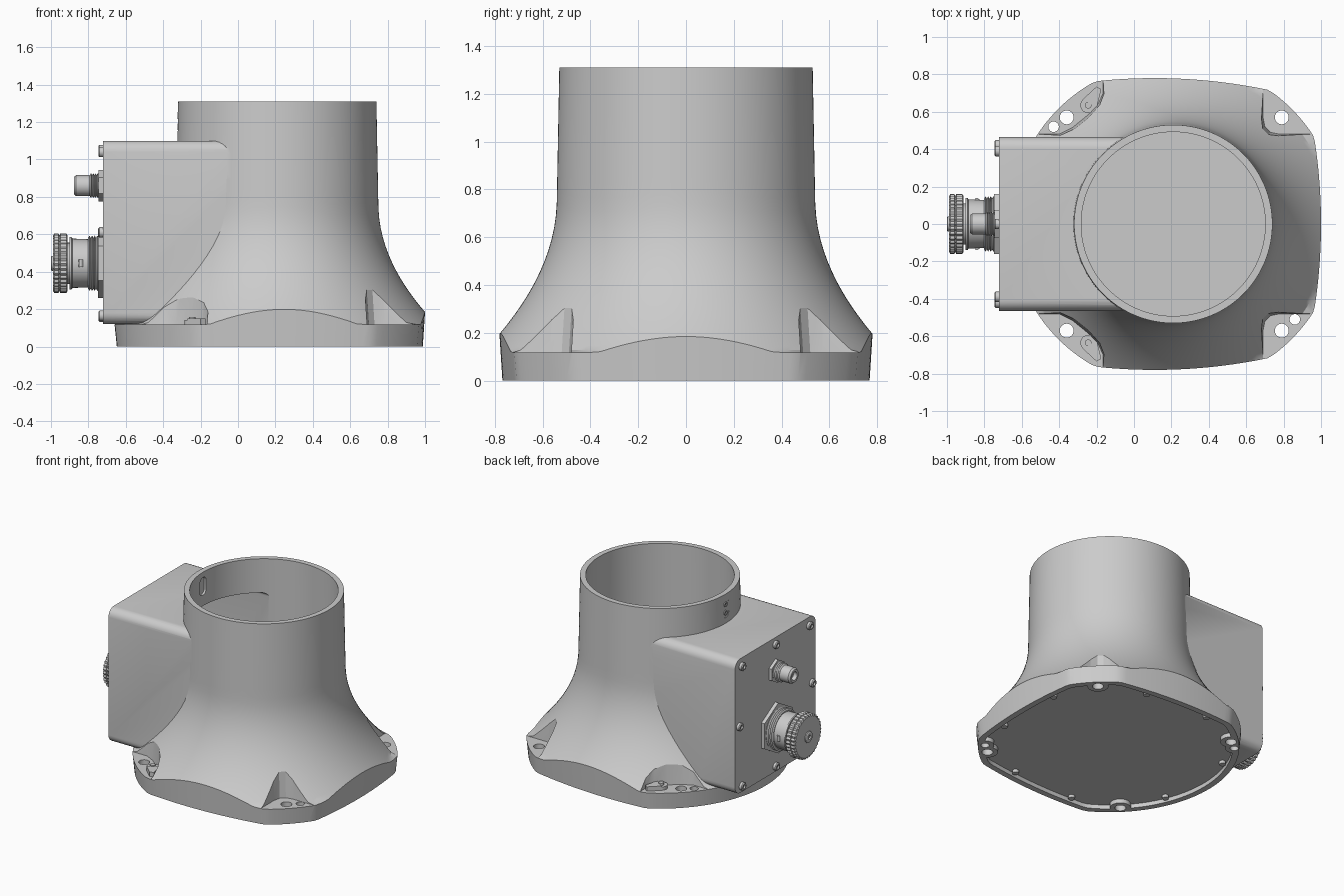
import bpy, bmesh
from math import sin, cos, pi, radians, hypot

if "Cube" in bpy.data.objects:
    bpy.data.objects.remove(bpy.data.objects["Cube"])

CX = 0.21            # axis of the tube
FLOOR = 0.118        # height of the bolt pocket floors


def skin(name, loops):
    """Closed solid through a list of equally long point loops."""
    bm = bmesh.new()
    rings = [[bm.verts.new(p) for p in loop] for loop in loops]
    n = len(rings[0])
    for a, b in zip(rings, rings[1:]):
        for i in range(n):
            j = (i + 1) % n
            bm.faces.new((a[i], a[j], b[j], b[i]))
    bm.faces.new(rings[0][::-1])
    bm.faces.new(rings[-1])
    bmesh.ops.recalc_face_normals(bm, faces=bm.faces)
    me = bpy.data.meshes.new(name)
    bm.to_mesh(me)
    bm.free()
    ob = bpy.data.objects.new(name, me)
    bpy.context.collection.objects.link(ob)
    return ob


def boolean(ob, tool, op='DIFFERENCE'):
    mod = ob.modifiers.new("cut", 'BOOLEAN')
    mod.operation, mod.object, mod.solver = op, tool, 'EXACT'
    bpy.context.view_layer.update()
    me = bpy.data.meshes.new_from_object(ob.evaluated_get(bpy.context.evaluated_depsgraph_get()))
    ob.modifiers.clear()
    ob.data = me
    bpy.data.objects.remove(tool)


def post(name, x, y, r, z0, z1, n=32):
    return skin(name, [[(x + r * cos(2 * pi * i / n), y + r * sin(2 * pi * i / n), z)
                        for i in range(n)] for z in (z0, z1)])


def lathe_x(name, y, z, profile, n=40, knurl=0.0, turn=0.0):
    """Turned part along x; knurl alternates the radius to make ridges."""
    return skin(name, [[(x, y + (r - knurl * (i % 2)) * sin(2 * pi * i / n + turn),
                         z + (r - knurl * (i % 2)) * cos(2 * pi * i / n + turn))
                        for i in range(n)] for x, r in profile])


def box_x(name, x0, x1, hw, z0, z1, r):
    """Box along x with rounded long edges."""
    loop = []
    for sy, sz, a0 in ((1, 1, 0), (-1, 1, 90), (-1, -1, 180), (1, -1, 270)):
        for k in range(7):
            a = radians(a0 + 15 * k)
            cy = sy * (hw - r)
            cz = z1 - r if sz > 0 else z0 + r
            loop.append((cy + r * cos(a), cz + r * sin(a)))
    return skin(name, [[(x, y, z) for y, z in loop] for x in (x0, x1)])


# ---- flared body: round tube running out into a soft-cornered flange ----
def radius(z):
    return 0.53 + 0.0189 * (1.31 - z) + 0.746 * max(0, 0.75 - z) ** 2


def outline(a):
    r = 0.87 if cos(a) < 0 else 0.87 + 0.018 * cos(a)
    best = r
    for _ in range(12):
        best = r
        x, y = best * cos(a), best * sin(a)
        if cos(a) > 0.3:
            best = min(best, (0.79 - 0.17 * y * y) / cos(a))
        if abs(sin(a)) > 0.3:
            best = min(best, (0.78 - 0.17 * (x + 0.1) ** 2) / abs(sin(a)))
        r = 0.5 * (r + best)
    return best


def height_at(r):
    lo, hi = 0.0, 1.3
    for _ in range(30):
        m = (lo + hi) / 2
        lo, hi = (m, hi) if radius(m) > r else (lo, m)
    return lo


def flared(name, inset, wall, zbot, ztop, zmin, taper, n=144, rows=24):
    loops = [[] for _ in range(rows + 2)]
    for i in range(n):
        a = 2 * pi * i / n
        ro = outline(a) - inset
        zs = max(zmin, height_at(ro + wall))
        col = [(ro - taper, zbot), (ro, zs)]
        for k in range(1, rows + 1):
            z = zs + (ztop - zs) * (k / rows) ** 1.5
            col.append((min(ro, radius(z) - wall), z))
        for loop, (r, z) in zip(loops, col):
            loop.append((CX + r * cos(a), r * sin(a), z))
    return skin(name, loops)


RIGHT = [(.69, 1.1), (.69, .57), (.70, .52), (.73, .49), (.78, .48), (1.3, .48), (1.3, 1.1)]
LEFT = [(-.165, 1.1), (-.165, .70), (-.19, .645), (-.25, .58), (-.33, .515), (-.40, .48),
        (-.9, .48), (-.9, 1.1)]


def pockets(grow, z0):
    for pts, sx in ((RIGHT, -1), (LEFT, 1)):
        for sy in (1, -1):
            yield skin("pocket", [[(x + sx * (grow + d), sy * (y - grow - d), z) for x, y in pts]
                                  for z, d in ((z0, 0), (0.6, 0.03))])


HOLES = [(.79, .57, .037), (.79, -.57, .037), (-.36, .57, .037), (-.36, -.57, .037),
         (.86, -.51, .028), (-.43, .52, .028)]

body = flared("flared_body", 0, 0, 0, 1.31, FLOOR, 0.012)
for p in pockets(0, FLOOR):
    boolean(body, p)
boolean(body, box_x("housing", -0.70, 0.0, 0.465, 0.12, 1.10, 0.06), 'UNION')

# hollow inside, leaving bosses round the bolt holes
cavity = flared("cavity", 0.055, 0.038, -0.05, 1.4, 0.085, 0.0)
for p in pockets(0.03, FLOOR - 0.03):
    boolean(cavity, p)
for x, y, r in HOLES:
    boolean(cavity, post("boss", x, y, r + 0.033, -0.2, 0.112))
boolean(body, cavity)
boolean(body, box_x("housing_cavity", -0.75, 0.15, 0.425, 0.16, 1.06, 0.03))
boolean(body, box_x("slot", -0.40, -0.20, 0.035, 1.14, 1.27, 0.03))

# ---- bottom cover ----
N = 144
plate = skin("bottom_cover", [[(CX + (outline(2 * pi * i / N) - 0.05) * cos(2 * pi * i / N),
                                (outline(2 * pi * i / N) - 0.05) * sin(2 * pi * i / N), z)
                               for i in range(N)] for z in (0.03, 0.05)])
for ob in (body, plate):
    for x, y, r in HOLES:
        boolean(ob, post("hole", x, y, r, -0.3, 0.2))
for k in range(8):
    a = radians((20, 70, 110, 158)[k % 4]) * (1 if k < 4 else -1)
    r = outline(a) - 0.085
    post("cover_screw", CX + r * cos(a), r * sin(a), 0.022, 0.008, 0.04, 16)

# ---- connector panel with screws ----
box_x("connector_panel", -0.722, -0.699, 0.465, 0.12, 1.10, 0.06)
for y, z in ((-.39, 1.04), (0, 1.05), (.39, 1.04), (-.42, .61), (.42, .61),
             (-.39, .165), (0, .16), (.39, .165)):
    lathe_x("panel_screw", y, z, [(-.715, .028), (-.740, .028), (-.746, .022), (-.746, .013),
                                  (-.735, .012)], 20)

# ---- large connector ----
Z = 0.445
lathe_x("large_hex_nut", 0, Z, [(-.715, .185), (-.748, .185)], 6)
thread = [(-.74, .14)]
for k in range(4):
    thread += [(-.752 - .014 * k, .148), (-.759 - .014 * k, .136)]
lathe_x("large_thread", 0, Z, thread + [(-.80, .125)])
lathe_x("large_barrel", 0, Z, [(-.78, .128), (-.885, .132), (-.89, .14), (-.90, .14), (-.90, .11),
                               (-.93, .11)])
lathe_x("large_knurled_cap", 0, Z, [(-.912, .15), (-.918, .16), (-.95, .16), (-.953, .152),
                                    (-.957, .152), (-.96, .16), (-.982, .16), (-.988, .15)],
        72, knurl=0.008)
lathe_x("large_cap_stud", 0, Z, [(-.98, .04), (-.996, .04), (-1.0, .034), (-1.0, .015),
                                 (-.99, .014)], 24)
# bayonet pins on the barrel
for s in (1, -1):
    post("barrel_pin", -0.84, s * 0.128, 0.012, Z - 0.02, Z + 0.02, 12)

# ---- small connector ----
Z = 0.86
lathe_x("small_hex_nut", 0, Z, [(-.715, .085), (-.745, .085)], 6)
thread = [(-.74, .06)]
for k in range(4):
    thread += [(-.750 - .012 * k, .066), (-.756 - .012 * k, .056)]
lathe_x("small_thread", 0, Z, thread + [(-.80, .05)])
lathe_x("small_cap", 0, Z, [(-.79, .05), (-.795, .056), (-.865, .056), (-.878, .046),
                            (-.878, .03), (-.85, .028)], 32)

# ---- slotted insert at the tube top ----
box_x("tube_insert", -0.318, -0.300, 0.036, 1.138, 1.272, 0.03)
for z in (1.175, 1.235):
    lathe_x("insert_stud", 0, z, [(-.30, .018), (-.324, .018), (-.324, .009), (-.315, .009)], 16)

# ---- ground clips in the left pockets ----
for s in (1, -1):
    post("clip_foot", -0.245, s * 0.635, 0.042, 0.11, 0.142, 24)
    post("clip_stud", -0.245, s * 0.635, 0.018, 0.14, 0.158, 16)
    skin("clip_tab", [[(x, s * y, z) for x, y in ((-.27, .67), (-.20, .62), (-.175, .72), (-.20, .735))]
                      for z in (0.11, 0.15)])

# ---- smooth shading with sharp edges kept ----
bpy.ops.object.select_all(action='DESELECT')
for ob in bpy.data.objects:
    ob.select_set(True)
bpy.context.view_layer.objects.active = body
bpy.ops.object.shade_smooth_by_angle(angle=radians(30))
